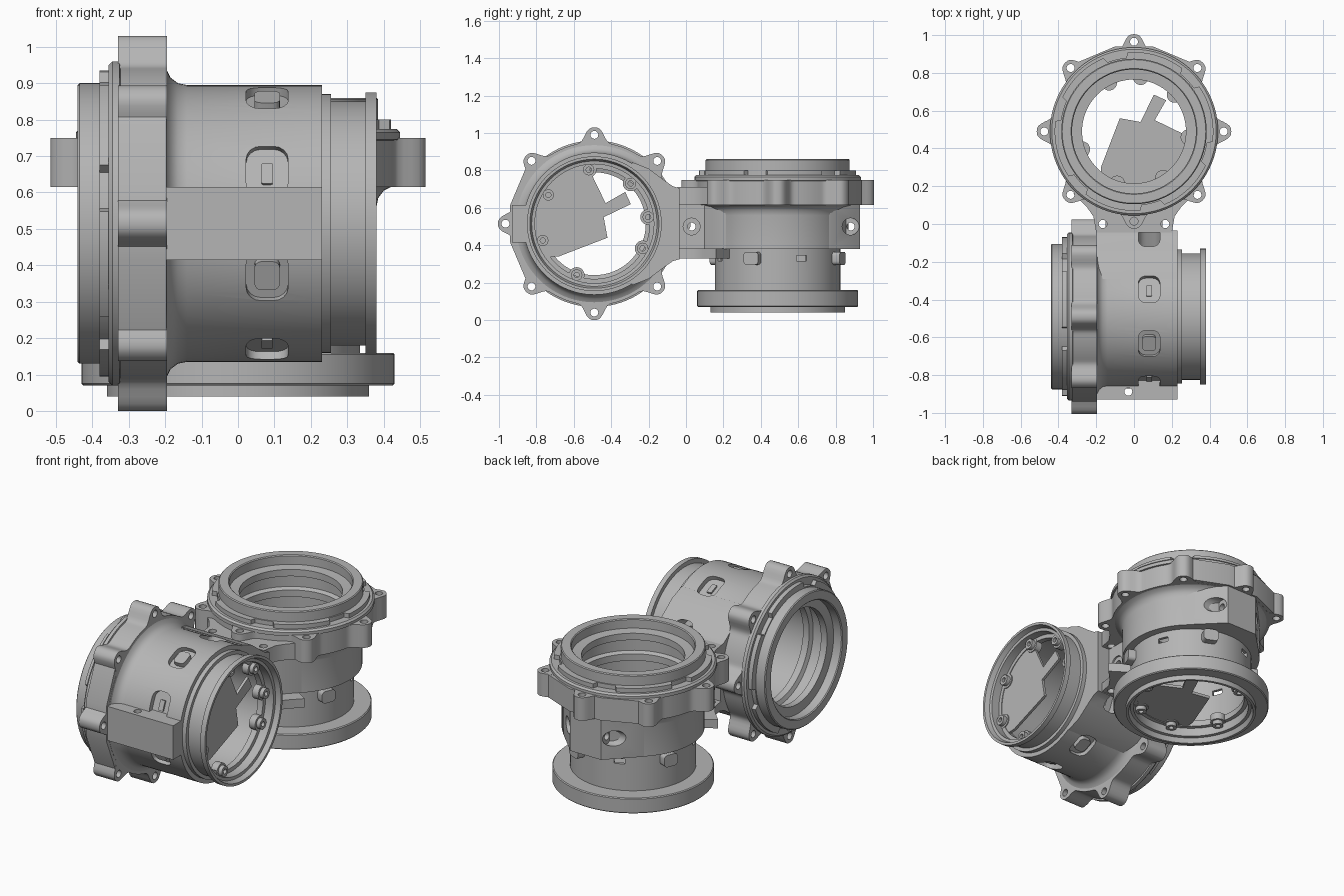
import bpy, bmesh
from math import sin, cos, pi, radians, exp
from mathutils import Matrix

if "Cube" in bpy.data.objects:
    bpy.data.objects.remove(bpy.data.objects["Cube"])

metal = bpy.data.materials.new("light grey metal")
metal.use_nodes = True
GREY = (0.46, 0.46, 0.46, 1)
metal.diffuse_color = GREY
metal.node_tree.nodes["Principled BSDF"].inputs["Base Color"].default_value = GREY


def make(name, bm):
    bmesh.ops.recalc_face_normals(bm, faces=bm.faces)
    me = bpy.data.meshes.new(name)
    bm.to_mesh(me)
    bm.free()
    me.materials.append(metal)
    ob = bpy.data.objects.new(name, me)
    bpy.context.collection.objects.link(ob)
    return ob


def lathe(name, profile, n=96):
    """Revolve a closed (radius, height) outline around z."""
    bm = bmesh.new()
    rings = [[bm.verts.new((r * cos(2 * pi * i / n), r * sin(2 * pi * i / n), z))
              for r, z in profile] for i in range(n)]
    m = len(profile)
    for i in range(n):
        a, b = rings[i], rings[(i + 1) % n]
        for j in range(m):
            k = (j + 1) % m
            bm.faces.new((a[j], b[j], b[k], a[k]))
    return make(name, bm)


def add_prism(bm, pts, z0, z1):
    face = bm.faces.new([bm.verts.new((x, y, z0)) for x, y in pts])
    out = bmesh.ops.extrude_face_region(bm, geom=[face])
    verts = [v for v in out["geom"] if isinstance(v, bmesh.types.BMVert)]
    bmesh.ops.translate(bm, verts=verts, vec=(0, 0, z1 - z0))


def prism(name, pts, z0, z1):
    bm = bmesh.new()
    add_prism(bm, pts, z0, z1)
    return make(name, bm)


def polar(radius, n=240):
    return [(radius(360 * i / n) * cos(2 * pi * i / n),
             radius(360 * i / n) * sin(2 * pi * i / n)) for i in range(n)]


def disc(r, x=0, y=0, n=24):
    return [(x + r * cos(2 * pi * i / n), y + r * sin(2 * pi * i / n)) for i in range(n)]


def mirrored(half):
    """Complete an outline given for +x."""
    return half + [(-x, y) for x, y in reversed(half)]


def add_slot(bm, angle, r0, r1, z, w, h, corner):
    """Rounded rectangular prism pointing outwards at an angle."""
    pts = []
    for q, (sx, sy) in enumerate(((1, 1), (-1, 1), (-1, -1), (1, -1))):
        for s in range(5):
            t = radians(90 * q + 22.5 * s)
            pts.append((sx * (h / 2 - corner) + corner * cos(t),
                        sy * (w / 2 - corner) + corner * sin(t)))
    old = set(bm.verts)
    add_prism(bm, pts, r0, r1)
    new = [v for v in bm.verts if v not in old]
    turn = Matrix.Rotation(radians(angle), 4, "Z") @ Matrix.Rotation(pi / 2, 4, "Y")
    bmesh.ops.transform(bm, matrix=Matrix.Translation((0, 0, z)) @ turn, verts=new)


def cut(ob, cutter):
    mod = ob.modifiers.new("cut", "BOOLEAN")
    mod.operation, mod.solver, mod.object = "DIFFERENCE", "EXACT", cutter
    bpy.context.view_layer.update()
    deps = bpy.context.evaluated_depsgraph_get()
    me = bpy.data.meshes.new_from_object(ob.evaluated_get(deps))
    ob.modifiers.clear()
    ob.data = me


def lobe_radius(a):
    d = abs((a + 22.5) % 45 - 22.5)
    return 0.436 + 0.079 * exp(-(d / 7) ** 3)


def tab_radius(a):
    return 0.42 if (a + 8) % 60 < 44 else 0.392


BOARD = [(-.175, -.19), (-.075, .07), (.035, .05), (.105, .195), (.17, .165), (.11, .06),
         (.275, -.02)] + [(.31 * cos(radians(a)), .31 * sin(radians(a)))
                          for a in range(-5, -135, -10)]
INNER = [(.345, -.38), (.335, -.352), (.318, -.35), (.318, -.30), (.295, -.30), (.295, -.265),
         (.318, -.265), (.318, .20), (.295, .21), (.295, .25), (.318, .26), (.318, .33),
         (.275, .34), (.275, .38), (.328, .385), (.328, .435)]
COVER = [(.333, .44), (.38, .44), (.385, .435), (.385, .355), (.435, .355), (.445, .345),
         (.445, .325), (.42, .32), (.42, .195), (.40, .185), (.385, .165), (.38, .14)]
NARROW_END = [(.38, -.23), (.355, -.23), (.355, -.255), (.335, -.255), (.335, -.35),
              (.36, -.35), (.36, -.38)]
WIDE_END = [(.38, -.04), (.335, -.04), (.335, -.26), (.425, -.26), (.43, -.265),
            (.43, -.345), (.425, -.35), (.36, -.35), (.36, -.38)]


def housing(side, matrix, end, body_low, blocks, web_sign, slot_z, pockets, joints):
    parts = []
    bore = prism("bore_cutter", disc(.328, n=96), -1, 1)

    # main hollow barrel
    shell = lathe(side + "_barrel", INNER + COVER + end)
    bm = bmesh.new()
    for k in range(8):
        a = 22.5 + 45 * k
        if pockets:
            add_slot(bm, a, .35, .5, slot_z, .15, .115, .04)
        if k % 2 == 0:
            add_slot(bm, a, .3, .36 if pockets else .5, slot_z, .06, .03, .004)
    slots = make("slot_cutter", bm)
    cut(shell, slots)
    parts.append(shell)

    # lobed bolt flange, flat-sided web and locking tabs
    flange = prism(side + "_lobed_flange", polar(lobe_radius), .195, .33)
    web = prism(side + "_flange_web", mirrored([(.29, web_sign * .2), (.325, web_sign * .355),
                                                (.1, web_sign * .45)]), .196, .329)
    bm = bmesh.new()
    for k in range(8):
        a = radians(45 * k)
        add_prism(bm, disc(.021, .475 * cos(a), .475 * sin(a)), .1, .4)
    for s in (-1, 1):
        add_prism(bm, disc(.022, .165 * s, -.49), -.2, .35)
    holes = make("bolt_cutter", bm)
    tabs = prism(side + "_locking_tabs", polar(tab_radius), .35, .38)
    for ob in (flange, web):
        cut(ob, bore)
        cut(ob, holes)
    cut(tabs, bore)
    parts += [flange, web, tabs]

    # side blocks with a cross-drilled hole and spot faces
    for n, (pts, hole_y, hole_z, face_x) in enumerate(blocks):
        block = prism(side + "_side_block_%d" % (n + 1), pts, body_low, .2)
        cut(block, bore)
        for r, z0, z1 in ((.021, -.4, .4), (.045, face_x, .4), (.045, -.4, -face_x)):
            drill = prism("drill_cutter", disc(r), z0, z1)
            drill.data.transform(Matrix.Translation((0, hole_y, hole_z))
                                 @ Matrix.Rotation(pi / 2, 4, "Y"))
            cut(block, drill)
            bpy.data.objects.remove(drill)
        parts.append(block)

    # joint pieces between the two housings
    for n, (pts, z0, z1) in enumerate(joints):
        joint = prism(side + "_joint_%d" % (n + 1), pts, z0, z1)
        cut(joint, bore)
        cut(joint, slots if pockets else holes)
        parts.append(joint)

    # small clips around the barrel
    bm = bmesh.new()
    for k in range(1, 8, 2):
        add_slot(bm, 22.5 + 45 * k, .325, .376, slot_z, .085, .07, .02)
    parts.append(make(side + "_clips", bm))

    # inner circuit board with flat chips
    parts.append(prism(side + "_board", BOARD, -.296, -.28))
    bm = bmesh.new()
    for i in range(3):
        for j in range(2):
            x, y = -.09 + .1 * i + .04 * j, -.20 + .1 * j - .01 * i
            pts = [(x + u, y + v) for u, v in ((-.03, -.04), (.04, -.03), (.03, .04), (-.04, .03))]
            add_prism(bm, pts, -.281, -.273)
    parts.append(make(side + "_chips", bm))

    # screw sleeves on round pads along the inner ledge
    for n, a in enumerate((-6, 42, 83, 117, 199, 252, 302)):
        screw = lathe(side + "_screw_%d" % (n + 1),
                      [(.014, -.325), (.03, -.325), (.03, -.302), (.042, -.302),
                       (.042, -.262), (.014, -.262)], 20)
        screw.data.transform(Matrix.Translation(
            (.29 * cos(radians(a)), .29 * sin(radians(a)), 0)))
        parts.append(screw)

    for helper in (bore, slots, holes):
        bpy.data.objects.remove(helper)
    for ob in parts:
        ob.data.transform(matrix)
        bpy.ops.object.select_all(action="DESELECT")
        ob.select_set(True)
        bpy.context.view_layer.objects.active = ob
        bpy.ops.object.shade_smooth_by_angle(angle=radians(30))


# front housing lies along x, its open end to the right
lying = Matrix(((0, 0, -1, 0), (0, 1, 0, -.49), (1, 0, 0, .515), (0, 0, 0, 1)))
arm = mirrored([(.33, .2), (.295, .29), (.235, .37), (.2, .42), (.19, .455)])
front_block = mirrored([(.1, -.3), (.1, -.44)])
housing("front", lying, NARROW_END, -.23, [(front_block, -.398, .03, .103)], -1, -.08, True,
        [(arm, -.23, .2)])

# rear housing stands upright, its open end on top
upright = Matrix.Translation((0, .49, .42))
wedge = mirrored([(.29, .2), (.26, .28), (.1, .44)])
wedge_front = mirrored([(.29, -.2), (.26, -.28), (.15, -.39), (.15, -.535)])
plate = mirrored([(.2, -.535), (.215, -.45), (.25, -.4), (.32, -.33), (.2, -.25)])
housing("rear", upright, WIDE_END, -.04,
        [(wedge, .39, .08, .103), (wedge_front, -.46, .08, .14)], 1, -.09, False,
        [(plate, .197, .29), (plate, -.09, -.038)])
